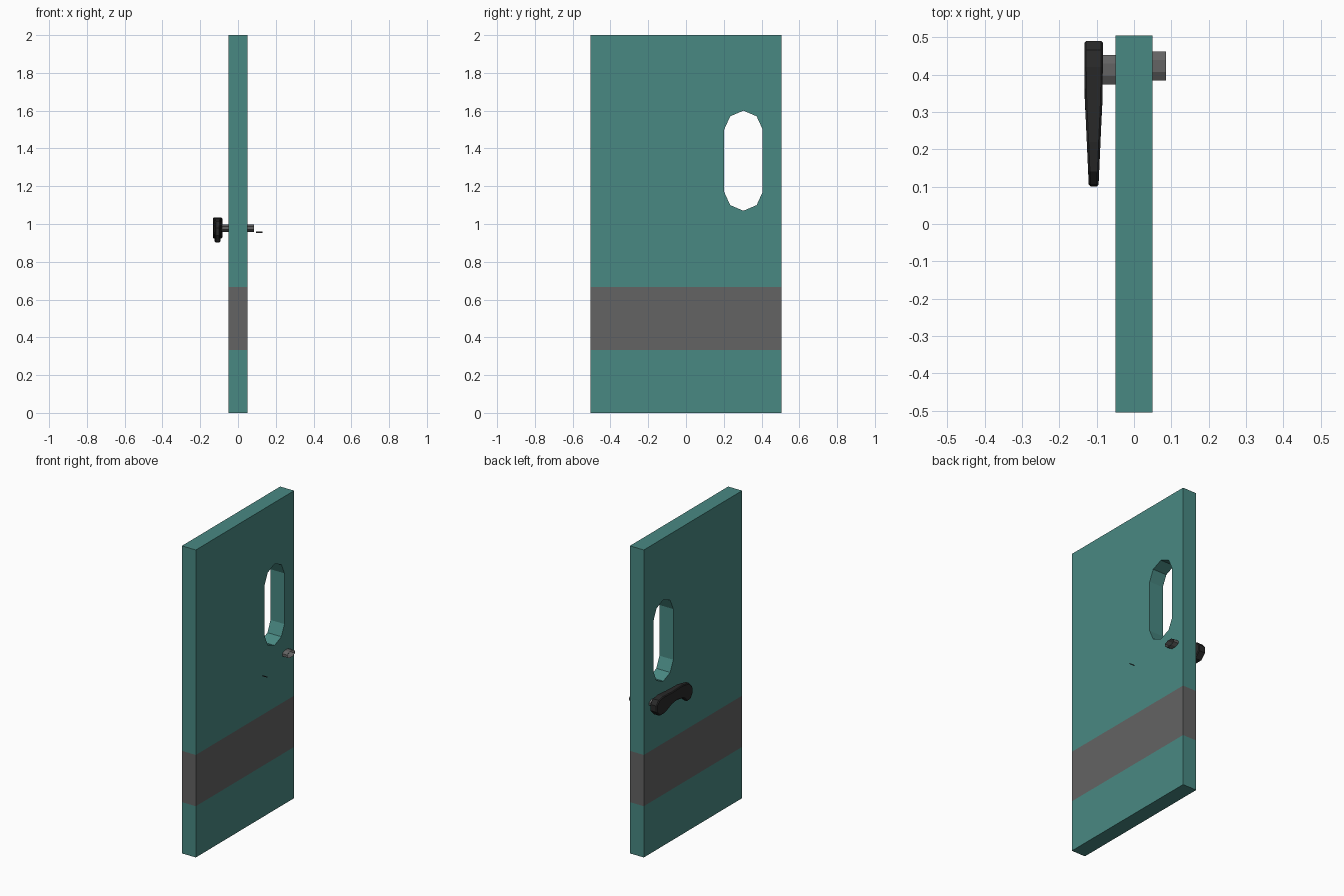
import bpy, bmesh, math
from mathutils import Vector

if "Cube" in bpy.data.objects:
    bpy.data.objects.remove(bpy.data.objects["Cube"])


def material(name, rgb):
    m = bpy.data.materials.new(name)
    m.use_nodes = True
    m.diffuse_color = (*rgb, 1)
    m.node_tree.nodes["Principled BSDF"].inputs["Base Color"].default_value = (*rgb, 1)
    return m


TEAL = material("teal", (0.066, 0.25, 0.226))
GREY = material("grey", (0.125, 0.125, 0.125))
BLACK = material("black", (0.022, 0.022, 0.022))


def finish(bm, name, *mats):
    mesh = bpy.data.meshes.new(name)
    bm.to_mesh(mesh)
    bm.free()
    for m in mats:
        mesh.materials.append(m)
    obj = bpy.data.objects.new(name, mesh)
    bpy.context.collection.objects.link(obj)
    return obj


def loop(bm, points, x):
    """Closed edge loop of (y, z) points in the plane at x."""
    vs = [bm.verts.new((x, y, z)) for y, z in points]
    return [bm.edges.new((a, b)) for a, b in zip(vs, vs[1:] + vs[:1])]


# Door slab with an elongated window opening
T, W, H = 0.05, 0.505, 2.0
cy = 0.304
half = [(0, 1.6), (0.07, 1.57), (0.102, 1.5), (0.102, 1.17), (0.07, 1.1), (0, 1.07)]
window = [(cy + y, z) for y, z in half] + [(cy - y, z) for y, z in half[-2:0:-1]]
bm = bmesh.new()
edges = loop(bm, [(-W, 0), (W, 0), (W, H), (-W, H)], -T) + loop(bm, window, -T)
bmesh.ops.triangle_fill(bm, edges=edges, use_beauty=True, normal=(-1, 0, 0))
ext = bmesh.ops.extrude_face_region(bm, geom=bm.faces[:], use_keep_orig=True)
moved = [g for g in ext["geom"] if isinstance(g, bmesh.types.BMVert)]
bmesh.ops.translate(bm, verts=moved, vec=(2 * T, 0, 0))
bmesh.ops.recalc_face_normals(bm, faces=bm.faces[:])

# Grey band cut into the slab by height
LOW, HIGH = H / 6, H / 3
for z in (LOW, HIGH):
    bmesh.ops.bisect_plane(bm, geom=bm.verts[:] + bm.edges[:] + bm.faces[:],
                           plane_co=(0, 0, z), plane_no=(0, 0, 1))
for f in bm.faces:
    f.material_index = int(LOW < f.calc_center_median().z < HIGH)
finish(bm, "door_panel", TEAL, GREY)


# Lever handle, thinner towards its drooping tip
profile = [(0.49, 0.96), (0.49, 1.0), (0.465, 1.027), (0.42, 1.035), (0.33, 1.03),
           (0.22, 1.03), (0.14, 1.015), (0.105, 0.98), (0.1, 0.94), (0.125, 0.905),
           (0.16, 0.903), (0.2, 0.94), (0.27, 0.955), (0.33, 0.95), (0.4, 0.923),
           (0.455, 0.923)]
bm = bmesh.new()
sides = []
for s in (-1, 1):
    sides.append([bm.verts.new((-0.108 + s * min(0.025, 0.013 + 0.045 * (y - 0.1)), y, z))
                  for y, z in profile])
    bm.faces.new(sides[-1])
n = len(profile)
for i in range(n):
    j = (i + 1) % n
    bm.faces.new((sides[0][i], sides[0][j], sides[1][j], sides[1][i]))
bmesh.ops.recalc_face_normals(bm, faces=bm.faces[:])
rims = [e for e in bm.edges if abs(e.verts[0].co.x - e.verts[1].co.x) < 0.01]
bmesh.ops.bevel(bm, geom=rims, offset=0.005, segments=1, affect="EDGES")
finish(bm, "lever_handle", BLACK)


# Open flattened spindle sleeves on both sides
def sleeve(name, x0, x1, y, z):
    bm = bmesh.new()
    ring = [(y + 0.0425 * math.cos(a), z + 0.022 * math.sin(a))
            for a in (math.tau * (i + 0.5) / 8 for i in range(8))]
    a, b = loop(bm, ring, x0), loop(bm, ring, x1)
    bmesh.ops.bridge_loops(bm, edges=a + b)
    bmesh.ops.recalc_face_normals(bm, faces=bm.faces[:])
    return finish(bm, name, GREY)


sleeve("handle_spindle", -0.086, -T, 0.413, 0.978)
sleeve("bare_spindle", T, 0.086, 0.423, 0.978)

# Thin remnant strip standing off the bare side
bm = bmesh.new()
strip = [Vector((x, 0.117, z)) for x, z in
         ((0.096, 0.953), (0.131, 0.953), (0.131, 0.96), (0.096, 0.96))]
bm.faces.new([bm.verts.new(v) for v in strip])
finish(bm, "loose_strip", BLACK)
